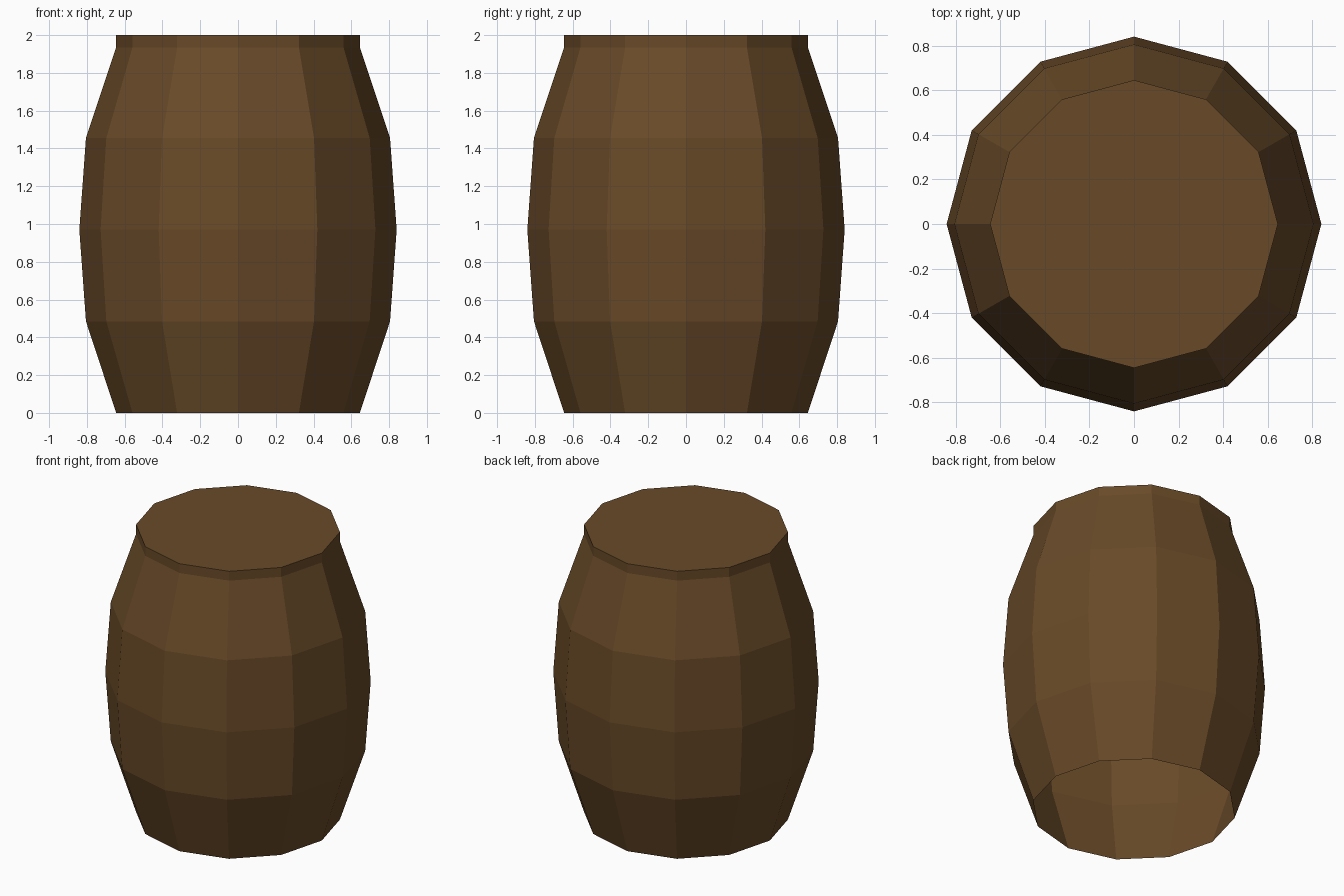
import bpy
import bmesh
from math import cos, sin, tau

cube = bpy.data.objects.get("Cube")
if cube:
    bpy.data.objects.remove(cube, do_unlink=True)

SIDES = 12
# Barrel outline as (radius, height), from the open foot to the top rim
PROFILE = [(0.645, 0), (0.805, 0.485), (0.84, 0.97),
           (0.805, 1.455), (0.645, 1.935), (0.645, 2)]

# Brown wood
wood = bpy.data.materials.new("brown_wood")
wood.use_nodes = True
colour = (0.14, 0.068, 0.021, 1)
wood.diffuse_color = colour
wood.node_tree.nodes["Principled BSDF"].inputs["Base Color"].default_value = colour

# Rings of the twelve-sided shell
bm = bmesh.new()
rings = [[bm.verts.new((r * cos(tau * i / SIDES), r * sin(tau * i / SIDES), z))
          for i in range(SIDES)] for r, z in PROFILE]

# Staves between neighbouring rings
for low, high in zip(rings, rings[1:]):
    for i in range(SIDES):
        j = (i + 1) % SIDES
        bm.faces.new((low[i], low[j], high[j], high[i]))

# Flat lid; the underside stays open
bm.faces.new(rings[-1])

mesh = bpy.data.meshes.new("barrel")
bm.to_mesh(mesh)
bm.free()
mesh.materials.append(wood)
barrel = bpy.data.objects.new("barrel", mesh)
bpy.context.collection.objects.link(barrel)
